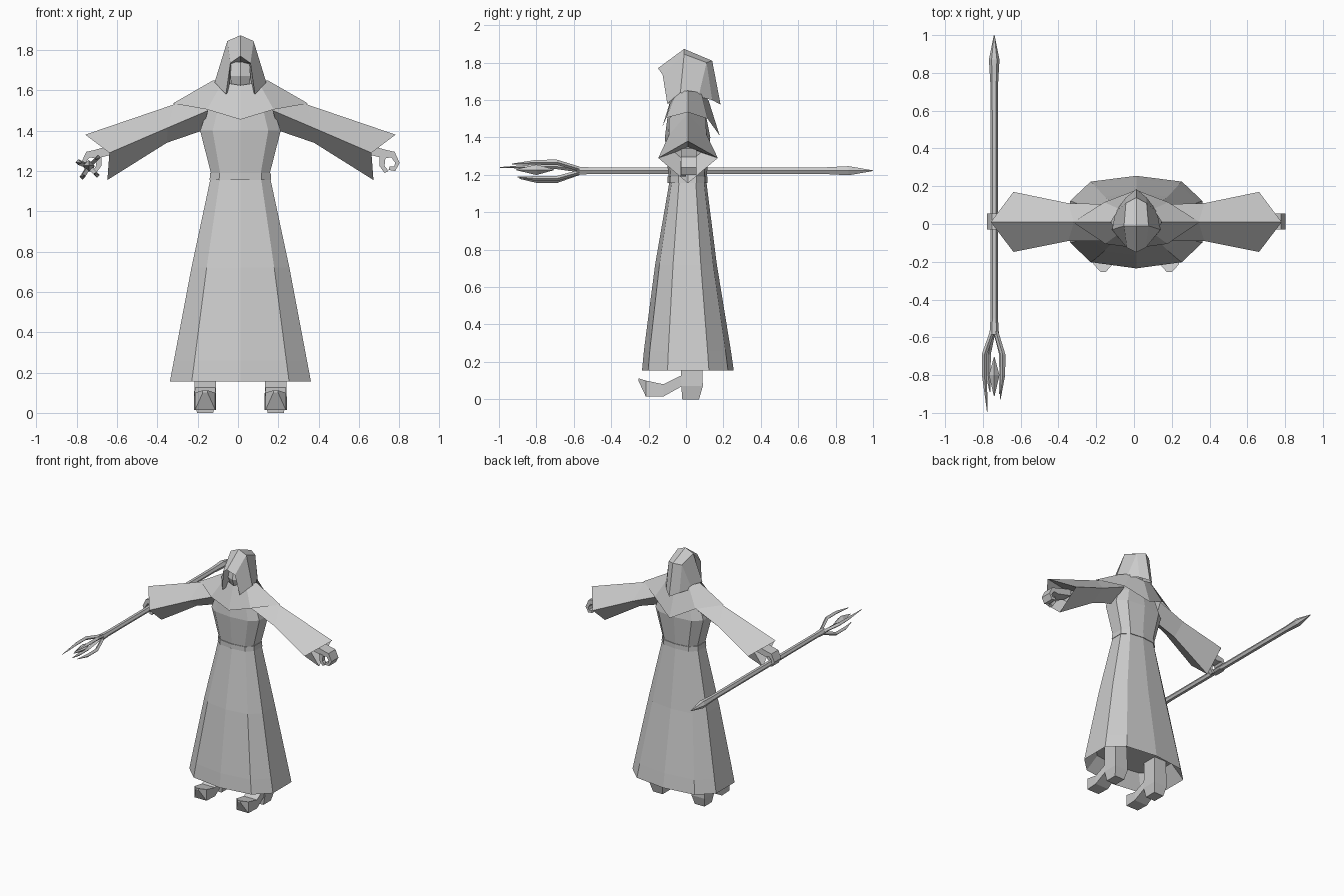
import bpy, bmesh, math
from mathutils import Vector

CX = 0.012  # body's mirror line
grey = bpy.data.materials.new("grey cloth")
grey.diffuse_color = (0.6, 0.6, 0.6, 1)


def make(name, patches):
    """Build one object from (grid of points, closed, cap) patches."""
    bm = bmesh.new()
    for rows, closed, cap in patches:
        vs = [[bm.verts.new(p) for p in r] for r in rows]
        n = len(rows[0])
        for a, b in zip(vs, vs[1:]):
            for i in range(n if closed else n - 1):
                j = (i + 1) % n
                bm.faces.new((a[i], a[j], b[j], b[i]))
        if cap:
            bm.faces.new(vs[0])
            bm.faces.new(vs[-1])
    bmesh.ops.remove_doubles(bm, verts=bm.verts, dist=0.0005)
    bmesh.ops.recalc_face_normals(bm, faces=bm.faces)
    me = bpy.data.meshes.new(name)
    bm.to_mesh(me)
    bm.free()
    me.materials.append(grey)
    ob = bpy.data.objects.new(name, me)
    bpy.context.collection.objects.link(ob)
    return ob


def side(points, s):
    """Place half-body points on the left (-1) or right (1)."""
    return [(CX + s * x, y, z) for x, y, z in points]


def both(name, rows, closed, cap):
    return make(name, [([side(r, s) for r in rows], closed, cap) for s in (-1, 1)])


def full_ring(half):
    """Close a front-to-back half outline by mirroring it."""
    return side(half, 1) + side(half[-2:0:-1], -1)


def body_ring(z, hx, yf, yb):
    return full_ring([(0, yf, z), (0.69 * hx, 0.86 * yf, z), (hx, 0.42 * yf, z),
                      (hx, 0.48 * yb, z), (0.69 * hx, 0.88 * yb, z), (0, yb, z)])


# Robe: recessed underside, skirt, belt and torso
make("robe", [([body_ring(*r) for r in (
    (0.27, 0.27, -0.18, 0.19), (0.155, 0.35, -0.235, 0.255), (0.26, 0.33, -0.225, 0.24),
    (0.72, 0.243, -0.165, 0.165), (1.155, 0.15, -0.09, 0.11))], True, True)])
make("belt", [([body_ring(*r) for r in (
    (1.155, 0.153, -0.098, 0.115), (1.19, 0.15, -0.098, 0.115))], True, True)])
make("torso", [([body_ring(*r) for r in (
    (1.185, 0.145, -0.093, 0.11), (1.4, 0.2, -0.113, 0.13),
    (1.5, 0.165, -0.1, 0.11), (1.61, 0.09, -0.06, 0.07))], True, True)])

# Shoulder cape, pointed front, back and sides
make("shoulder_cape", [([
    full_ring([(0, -0.075, 1.625), (0.09, -0.05, 1.64), (0.135, 0.01, 1.65),
               (0.09, 0.08, 1.64), (0, 0.12, 1.6)]),
    full_ring([(0, -0.127, 1.455), (0.165, -0.105, 1.505), (0.335, 0.01, 1.535),
               (0.17, 0.115, 1.5), (0, 0.18, 1.41)])], True, False)])

# Wide sleeves with hollow cuffs
both("sleeves", [
    [(0.13, 0.01, 1.61), (0.16, -0.09, 1.5), (0.19, 0.01, 1.40), (0.16, 0.105, 1.5)],
    [(0.33, 0.01, 1.53), (0.36, -0.09, 1.415), (0.365, 0.01, 1.34), (0.36, 0.11, 1.415)],
    [(0.77, 0.01, 1.38), (0.65, -0.148, 1.29), (0.66, 0.01, 1.155), (0.65, 0.17, 1.29)],
    [(0.60, 0.01, 1.35), (0.58, -0.06, 1.32), (0.58, 0.01, 1.26), (0.58, 0.08, 1.32)],
], True, True)

# Curled hands, extruded from a hooked outline
palm = [(0.60, 1.34), (0.72, 1.305), (0.765, 1.295), (0.79, 1.24), (0.768, 1.2),
        (0.735, 1.205), (0.74, 1.222), (0.762, 1.222), (0.768, 1.24), (0.748, 1.268),
        (0.715, 1.262), (0.60, 1.29)]
thumb = [(0.69, 1.275), (0.72, 1.27), (0.715, 1.225), (0.735, 1.2), (0.715, 1.19), (0.69, 1.225)]
make("hands", [([side([(x, y, z) for x, z in prof], s) for y in ys], True, True)
               for prof, ys in ((palm, (-0.028, 0.055)), (thumb, (-0.03, 0.0)))
               for s in (-1, 1)])

# Hood: rows run from the inner recess over the brim to the back tip
hood_rows = [
    [(0, -0.04, 1.74), (0.045, -0.04, 1.73), (0.055, -0.04, 1.6)],
    [(0, -0.15, 1.77), (0.05, -0.125, 1.735), (0.072, -0.1, 1.58)],
    [(0, -0.01, 1.873), (0.065, -0.01, 1.845), (0.128, -0.03, 1.64)],
    [(0, 0.14, 1.81), (0.055, 0.11, 1.8), (0.11, 0.065, 1.61)],
    [(0, 0.185, 1.575), (0.055, 0.14, 1.6), (0.085, 0.1, 1.61)]]
make("hood", [([side(r[:0:-1], -1) + side(r, 1) for r in hood_rows], False, False)])

# Head inside the hood
make("head", [([full_ring([(0, yf, z), (w, yf + 0.02, z), (w, 0.05, z), (0, 0.06, z)])
                for z, w, yf in ((1.58, 0.04, -0.05), (1.67, 0.05, -0.085), (1.74, 0.045, -0.07))],
               True, True)])

# Heeled boots with turned-up toes: (y, bottom z, top z, half width)
boot = [(-0.255, 0.1, 0.112, 0.012), (-0.215, 0.015, 0.10, 0.05), (-0.12, 0.015, 0.08, 0.055),
        (-0.03, 0.065, 0.125, 0.05)]
both("boot_feet", [[(0.175 + s * w, y, z) for s, z in ((-1, b), (1, b), (1, t), (-1, t))]
                   for y, b, t, w in boot + [(0.06, 0.07, 0.14, 0.045)]], True, True)
both("boot_legs", [[(0.175 + s * w, y, z) for s, y in ((-1, y0), (1, y0), (1, y1), (-1, y1))]
                   for z, w, y0, y1 in ((0, 0.04, -0.02, 0.07), (0.07, 0.055, -0.025, 0.09),
                                        (0.27, 0.05, -0.03, 0.085))], True, True)

# Staff held front to back
SX, SZ = -0.74, 1.222


def spindle(stations, n):
    """Tapered rod along y through (x, y, z, radius) stations."""
    return ([[(x + r * math.cos(math.tau * i / n), y, z + r * math.sin(math.tau * i / n))
              for i in range(n)] for x, y, z, r in stations], True, True)


make("staff", [spindle([(SX, 1.0, SZ, 0.002), (SX, 0.87, SZ, 0.028), (SX, 0.75, SZ, 0.021),
                        (SX, -0.5, SZ, 0.02), (SX, -0.585, SZ, 0.025)], 6)])

# Four curved prongs around a floating diamond
prongs = []
for dx, dz, end in ((-0.052, 0.022, -0.995), (0.045, 0.045, -0.93),
                    (-0.032, -0.052, -0.89), (0.04, -0.042, -0.90)):
    prongs.append(spindle([
        (SX + 0.2 * dx, -0.57, SZ + 0.2 * dz, 0.013), (SX + dx, -0.69, SZ + dz, 0.014),
        (SX + dx, -0.8, SZ + dz, 0.013), (SX + 0.7 * dx, end, SZ + 0.8 * dz, 0.002)], 4))
make("staff_prongs", prongs)
make("staff_gem", [spindle([(SX, -0.91, SZ + 0.005, 0.002), (SX, -0.8, SZ + 0.005, 0.028),
                            (SX, -0.705, SZ + 0.005, 0.002)], 4)])
